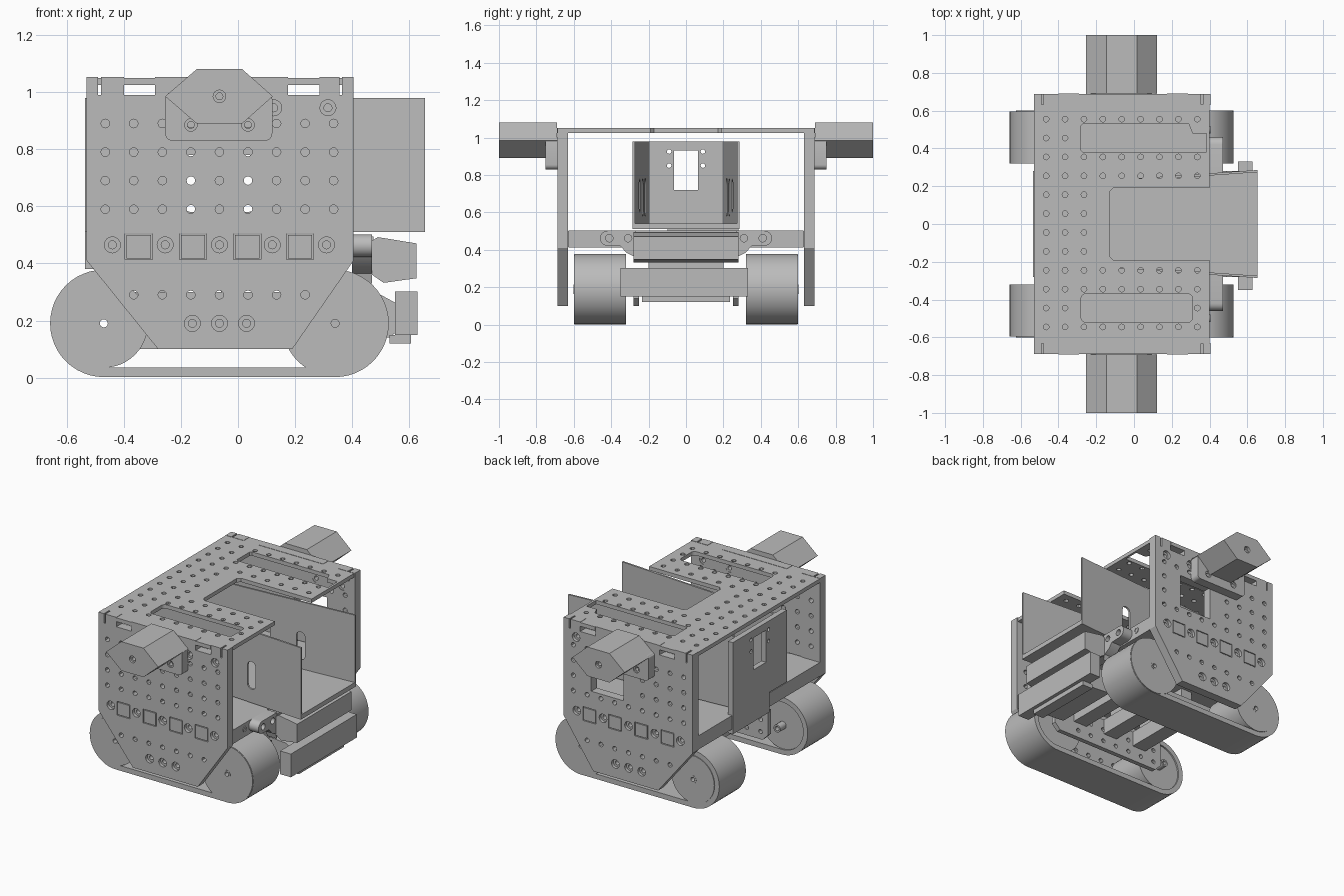
import bpy, bmesh, math
from mathutils import Matrix

cube = bpy.data.objects.get("Cube")
if cube:
    bpy.data.objects.remove(cube, do_unlink=True)

grey = bpy.data.materials.new("plain grey")
grey.use_nodes = True
grey.diffuse_color = (0.5, 0.5, 0.5, 1)
grey.node_tree.nodes["Principled BSDF"].inputs["Base Color"].default_value = (0.5, 0.5, 0.5, 1)

# Local (u, v, depth) axes for each drawing plane
PLANES = {
    "xy": Matrix.Identity(4),
    "xz": Matrix(((1, 0, 0, 0), (0, 0, 1, 0), (0, 1, 0, 0), (0, 0, 0, 1))),
    "yz": Matrix(((0, 0, 1, 0), (1, 0, 0, 0), (0, 1, 0, 0), (0, 0, 0, 1))),
}


def circle(u, v, r, n=16):
    return [(u + r * math.cos(2 * math.pi * i / n), v + r * math.sin(2 * math.pi * i / n)) for i in range(n)]


def rect(u0, u1, v0, v1):
    return [(u0, v0), (u1, v0), (u1, v1), (u0, v1)]


def rounded(u0, u1, v0, v1, r, n=5):
    corners = [(u1 - r, v1 - r), (u0 + r, v1 - r), (u0 + r, v0 + r), (u1 - r, v0 + r)]
    return [(cu + r * math.cos(math.pi / 2 * (k + i / n)), cv + r * math.sin(math.pi / 2 * (k + i / n)))
            for k, (cu, cv) in enumerate(corners) for i in range(n + 1)]


def stadium(u0, u1, v, r, n=24):
    arc = [math.pi * (i / n - 0.5) for i in range(n + 1)]
    return ([(u1 + r * math.cos(a), v + r * math.sin(a)) for a in arc]
            + [(u0 - r * math.cos(a), v - r * math.sin(a)) for a in arc])


def plate(name, plane, d0, d1, outline, holes=(), turn=None):
    """Extrude a flat outline with holes from depth d0 to d1."""
    curve = bpy.data.curves.new(name, "CURVE")
    curve.dimensions = "2D"
    curve.fill_mode = "BOTH"
    curve.extrude = abs(d1 - d0) / 2
    for loop in [outline, *holes]:
        spline = curve.splines.new("POLY")
        spline.points.add(len(loop) - 1)
        for p, (u, v) in zip(spline.points, loop):
            p.co = (u, v, 0, 1)
        spline.use_cyclic_u = True
    temp = bpy.data.objects.new(name + " outline", curve)
    bpy.context.collection.objects.link(temp)
    mesh = bpy.data.meshes.new_from_object(temp.evaluated_get(bpy.context.evaluated_depsgraph_get()))
    bpy.data.objects.remove(temp, do_unlink=True)
    mesh.transform(PLANES[plane] @ Matrix.Translation((0, 0, (d0 + d1) / 2)))
    if turn:
        mesh.transform(turn)
    bm = bmesh.new()
    bm.from_mesh(mesh)
    bmesh.ops.remove_doubles(bm, verts=bm.verts, dist=1e-5)
    bmesh.ops.recalc_face_normals(bm, faces=bm.faces)
    bm.to_mesh(mesh)
    bm.free()
    mesh.materials.clear()
    mesh.materials.append(grey)
    obj = bpy.data.objects.new(name, mesh)
    bpy.context.collection.objects.link(obj)
    bpy.ops.object.select_all(action="DESELECT")
    obj.select_set(True)
    bpy.context.view_layer.objects.active = obj
    bpy.ops.object.shade_smooth_by_angle(angle=math.radians(30))
    return obj


def box(name, x0, x1, y0, y1, z0, z1):
    return plate(name, "xy", z0, z1, rect(x0, x1, y0, y1))


COLS = [-0.465 + 0.1 * i for i in range(9)]
BOLTS = [-0.44, -0.255, -0.065, 0.12, 0.31]
TABS = [(-0.395, -0.3), (-0.205, -0.11), (-0.015, 0.08), (0.17, 0.265)]
NOTCHES = [(-0.40, -0.29), (0.175, 0.285)]
SLITS = [-0.485, 0.36]

# Top plate with a bay, two long slots and a grid of holes
top_outline = [(-0.53, -0.632)]
for a, b in NOTCHES:
    top_outline += [(a, -0.632), (a, -0.69), (b, -0.69), (b, -0.632)]
top_outline += [(0.4, -0.632), (0.4, -0.19), (-0.11, -0.19), (-0.13, -0.17),
                (-0.13, 0.17), (-0.11, 0.19), (0.4, 0.19), (0.4, 0.632)]
for a, b in reversed(NOTCHES):
    top_outline += [(b, 0.632), (b, 0.69), (a, 0.69), (a, 0.632)]
top_outline += [(-0.53, 0.632)]
top_holes = [rounded(-0.28, 0.31, -0.52, -0.37, 0.025),
             [(-0.28, 0.39), (-0.27, 0.38), (0.385, 0.38), (0.385, 0.48), (0.31, 0.48), (0.29, 0.53), (-0.27, 0.53), (-0.28, 0.52)]]
for x in COLS:
    for j in range(12):
        y = -0.545 + 0.1 * j
        in_bay = abs(y) < 0.2 and x > -0.17
        in_slot = 0.4 < abs(y) < 0.5 and x > -0.3 and not (y < 0 and x > 0.32)
        if not (in_bay or in_slot):
            top_holes.append(circle(x, y, 0.015, 12))
plate("top_plate", "xy", 1.025, 1.05, top_outline, top_holes)

# Middle deck with finger tabs reaching into the side plates
box("middle_deck", -0.53, 0.4, -0.629, 0.629, 0.412, 0.502)

for s, side in ((-1, "front"), (1, "back")):
    # Side plate
    outline = [(-0.28, 0.1), (0.19, 0.1), (0.405, 0.41), (0.405, 1.052)]
    cuts = sorted(NOTCHES + [(x - 0.005, x + 0.005) for x in SLITS], reverse=True)
    for a, b in cuts:
        outline += [(b, 1.052), (b, 0.99), (a, 0.99), (a, 1.052)]
    outline += [(-0.53, 1.052), (-0.53, 0.41)]
    holes = [circle(x, z, 0.015, 12) for x in COLS for z in (0.59, 0.69, 0.79, 0.89)
             if not (s > 0 and -0.09 < x < 0.26 and 0.6 < z < 0.85)]
    holes += [circle(x, 0.29, 0.015, 12) for x in COLS[1:8]]
    holes += [rect(a, b, 0.413, 0.504) for a, b in TABS]
    rings = [(x, 0.465) for x in BOLTS] + [(x, 0.19) for x in (-0.16, -0.065, 0.03)]
    rings += [(0.125, 0.945), (0.315, 0.945)]
    holes += [circle(x, z, 0.028) for x, z in rings]
    if s > 0:
        holes.append(rect(-0.03, 0.205, 0.62, 0.84))
    plate(side + "_side_plate", "xz", s * 0.63, s * 0.688, outline, holes)
    for a, b in TABS:
        box(side + "_deck_tab", a + 0.005, b - 0.005, s * 0.625, s * 0.688, 0.418, 0.499)
    for x, z in rings:
        plate(side + "_bolt_seat", "xz", s * 0.632, s * 0.668, circle(x, z, 0.028), [circle(x, z, 0.014)])

    # Six-sided lamp housing and its mount
    plate(side + "_lamp_mount", "xz", s * 0.688, s * 0.75,
          rounded(-0.255, 0.12, 0.83, 1.0, 0.025),
          [circle(-0.165, 0.885, 0.022), circle(0.035, 0.885, 0.022)])
    for x in (-0.165, 0.035):
        plate(side + "_mount_bolt", "xz", s * 0.69, s * 0.742, circle(x, 0.885, 0.022), [circle(x, 0.885, 0.012)])
    plate(side + "_lamp_housing", "xz", s * 0.69, s * 1.0,
          [(-0.255, 0.985), (-0.145, 0.89), (0.015, 0.89), (0.122, 0.985), (0.015, 1.08), (-0.145, 1.08)],
          [circle(-0.065, 0.985, 0.022)])
    plate(side + "_lamp_lens", "xz", s * 0.7, s * 0.985, circle(-0.065, 0.985, 0.022), [circle(-0.065, 0.985, 0.012)])

    # Track belt, its two wheels and hubs
    plate(side + "_track_belt", "xz", s * 0.32, s * 0.595,
          stadium(-0.47, 0.34, 0.19, 0.188), [stadium(-0.47, 0.34, 0.19, 0.155)])
    for x, r in ((-0.47, 0.155), (0.34, 0.186)):
        plate(side + "_wheel", "xz", s * 0.33, s * 0.6, circle(x, 0.19, r, 48), [circle(x, 0.19, 0.016)])
        plate(side + "_hub", "xz", s * 0.27, s * 0.602, circle(x, 0.19, 0.025), [circle(x, 0.19, 0.014)])

    # Perforated inner frame between the tracks
    plate(side + "_inner_frame", "xz", s * 0.25, s * 0.28,
          [(-0.38, 0.1), (0.38, 0.1), (0.42, 0.14), (0.42, 0.3), (-0.42, 0.3), (-0.42, 0.14)],
          [circle(x, z, 0.014, 12) for x in COLS[1:8] for z in (0.15, 0.23)])

    # End brackets with rounded ears
    ear = [(0.27, 0.33), (0.28, 0.365), (0.32, 0.385), (0.35, 0.42)]
    ear += [(0.42 + 0.04 * math.cos(a), 0.462 + 0.04 * math.sin(a))
            for a in [math.pi * (i / 10 - 0.5) for i in range(11)]] + [(0.27, 0.502)]
    plate(side + "_ear_bracket", "yz", 0.4, 0.47, [(s * y, z) for y, z in ear],
          [circle(s * y, 0.462, 0.02) for y in (0.31, 0.41)])
    for y in (0.31, 0.41, 0.5):
        plate(side + "_end_bolt", "yz", 0.395, 0.404, circle(s * y, 0.462, 0.02), [circle(s * y, 0.462, 0.012)])

    # Tray side wall, splayed outward, with two upright slots
    y0, y1, x0, x1 = s * 0.2, s * 0.28, -0.5, 0.655
    k = (y1 - y0) / (x1 - x0)
    splay = Matrix(((1, 0, 0, 0), (k, 1, 0, y0 - k * x0), (0, 0, 1, 0), (0, 0, 0, 1)))
    plate(side + "_tray_wall", "xz", -0.006, 0.006, rect(x0, x1, 0.51, 0.98),
          [rounded(x - 0.04, x + 0.04, 0.58, 0.78, 0.035) for x in (-0.16, 0.03)]
          + [rounded(0.25, 0.31, 0.6, 0.78, 0.028)], splay)

# Tray floor and back wall
plate("tray_floor", "xy", 0.51, 0.54, [(-0.5, -0.2), (0.655, -0.28), (0.655, 0.28), (-0.5, 0.2)])
plate("tray_back_wall", "yz", -0.535, -0.5,
      [(-0.28, 0.51), (-0.1, 0.51), (-0.1, 0.38), (0.28, 0.38), (0.28, 0.98), (-0.28, 0.98)],
      [rect(-0.065, 0.065, 0.72, 0.93)] + [circle(y, z, 0.012, 12) for y in (-0.09, 0.09) for z in (0.85, 0.925)])

# Cross bars of the undercarriage
for x in (-0.25, -0.02, 0.22):
    box("cross_bar", x - 0.05, x + 0.05, -0.25, 0.25, 0.2, 0.3)
    box("cross_bar_post", x - 0.04, x + 0.04, -0.2, 0.2, 0.3, 0.412)

# Nose block, bumper and lower lip
plate("nose_block", "xz", -0.28, 0.28,
      [(0.47, 0.36), (0.51, 0.332), (0.625, 0.348), (0.625, 0.47), (0.49, 0.492), (0.47, 0.48)])
box("nose_mount", 0.4, 0.475, -0.27, 0.27, 0.365, 0.495)
box("bumper", 0.55, 0.628, -0.35, 0.332, 0.15, 0.302)
box("lower_lip", 0.53, 0.605, -0.235, 0.235, 0.12, 0.15)
plate("bumper_arm", "xz", -0.22, 0.22, [(0.38, 0.15), (0.53, 0.14), (0.555, 0.16), (0.555, 0.26), (0.5, 0.29), (0.38, 0.3)])
